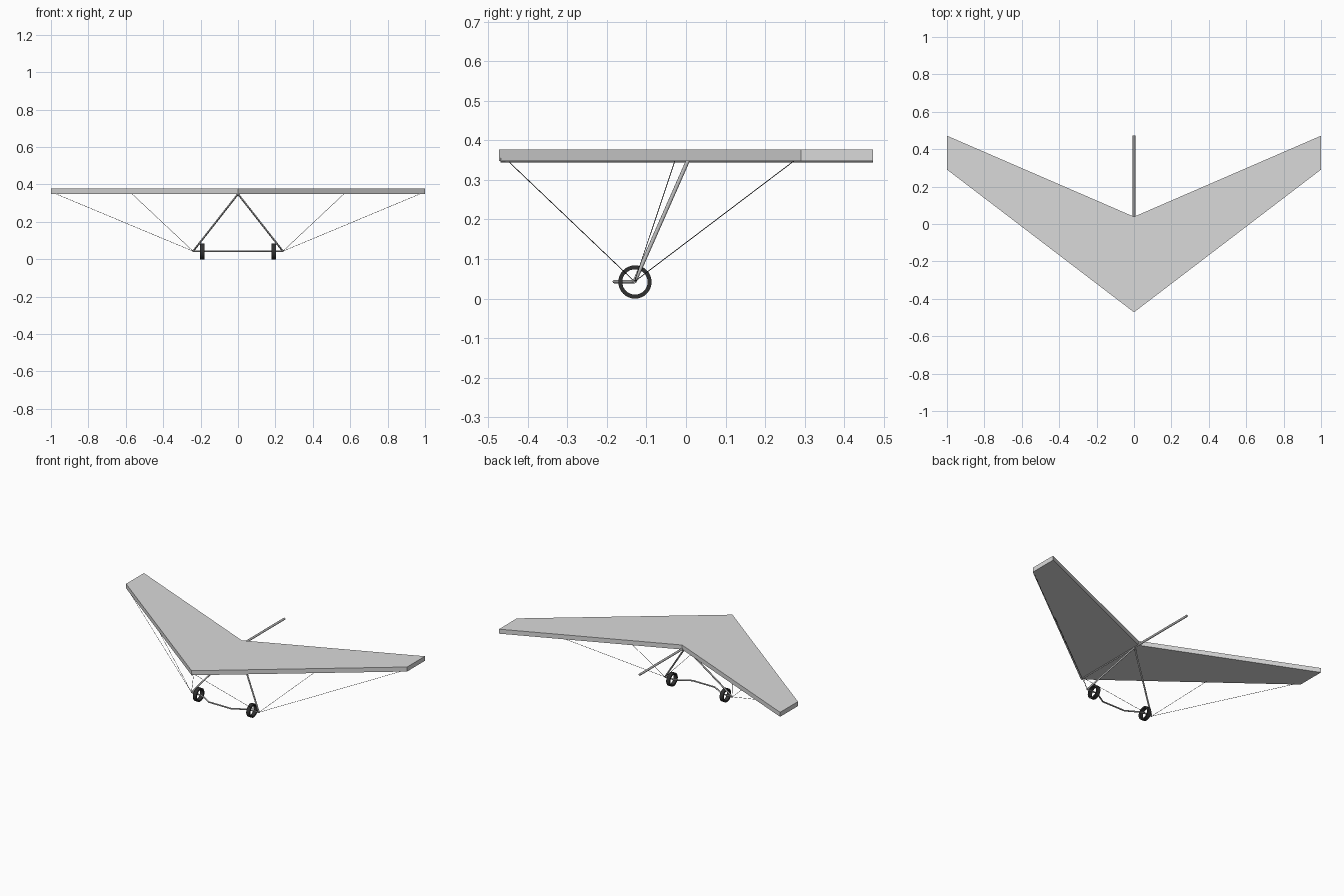
import bpy, bmesh, math
from mathutils import Vector

if "Cube" in bpy.data.objects:
    bpy.data.objects.remove(bpy.data.objects["Cube"])


def material(name, v):
    m = bpy.data.materials.new(name)
    m.diffuse_color = (v, v, v, 1)
    m.use_nodes = True
    m.node_tree.nodes["Principled BSDF"].inputs["Base Color"].default_value = m.diffuse_color
    return m


SAIL = material("sail grey", 0.70)
TUBE = material("tube grey", 0.48)
RUBBER = material("tyre black", 0.03)
CABLE = material("cable black", 0.03)


def finish(name, bm, mat, smooth=False):
    bmesh.ops.recalc_face_normals(bm, faces=bm.faces)
    me = bpy.data.meshes.new(name)
    bm.to_mesh(me)
    bm.free()
    me.materials.append(mat)
    ob = bpy.data.objects.new(name, me)
    bpy.context.collection.objects.link(ob)
    if smooth:
        bpy.ops.object.select_all(action='DESELECT')
        ob.select_set(True)
        bpy.context.view_layer.objects.active = ob
        bpy.ops.object.shade_smooth_by_angle(angle=math.radians(40))
    return ob


def tube(name, pts, r, mat, sides=12):
    """Round tube along a list of points, mitred at each bend."""
    pts = [Vector(p) for p in pts]
    bm = bmesh.new()
    rings = []
    for i, p in enumerate(pts):
        a = (p - pts[i - 1]).normalized() if i else None
        b = (pts[i + 1] - p).normalized() if i < len(pts) - 1 else None
        d = ((a or b) + (b or a)).normalized()
        u = d.cross(Vector((0, 0, 1))).normalized()
        w = u.cross(d)
        rings.append([bm.verts.new(p + r * (u * math.cos(t) + w * math.sin(t)))
                      for t in (2 * math.pi * k / sides for k in range(sides))])
    for s, e in zip(rings, rings[1:]):
        for k in range(sides):
            j = (k + 1) % sides
            bm.faces.new((s[k], s[j], e[j], e[k]))
    bm.faces.new(rings[0])
    bm.faces.new(rings[-1])
    return finish(name, bm, mat, sides > 6)


# Swept wing slab
bm = bmesh.new()
outline = [(0, -0.472), (1, 0.291), (1, 0.472), (0, 0.039), (-1, 0.472), (-1, 0.291)]
halves = [[0, 1, 2, 3], [0, 3, 4, 5]]
low = [bm.verts.new((x, y, 0.348)) for x, y in outline]
top = [bm.verts.new((x, y, 0.377)) for x, y in outline]
for h in halves:
    bm.faces.new([low[i] for i in h])
    bm.faces.new([top[i] for i in h])
for i in range(6):
    j = (i + 1) % 6
    bm.faces.new((low[i], low[j], top[j], top[i]))
finish("wing", bm, SAIL)

# Keel running under the wing and out behind it
tube("keel", [(0, -0.468, 0.351), (0, 0.472, 0.351)], 0.0068, TUBE)

# Control bar, bowed forward in the middle
Y, Z = -0.13, 0.043
tube("control_bar", [(-0.242, Y, Z), (-0.17, Y, Z), (-0.15, Y - 0.01, Z), (-0.08, -0.181, Z),
                     (0.08, -0.181, Z), (0.15, Y - 0.01, Z), (0.17, Y, Z), (0.242, Y, Z)],
     0.0045, TUBE)


def wheel(name, x, ro=0.042, ri=0.032, half=0.012, n=32):
    """Flat-sided tyre ring around the control bar."""
    bm = bmesh.new()
    prof = [(-half, ri), (-half, ro), (half, ro), (half, ri)]
    rings = [[bm.verts.new((x + dx, Y + 0.001 + r * math.cos(t), 0.042 + r * math.sin(t)))
              for dx, r in prof] for t in (2 * math.pi * k / n for k in range(n))]
    for k in range(n):
        s, e = rings[k], rings[(k + 1) % n]
        for i in range(4):
            j = (i + 1) % 4
            bm.faces.new((s[i], s[j], e[j], e[i]))
    finish(name, bm, RUBBER, True)


# Struts, wheels and cables on both sides
for side, sx in (("left", -1), ("right", 1)):
    corner = (sx * 0.24, Y, Z)
    tube(side + "_strut", [corner, (0, 0.005, 0.349)], 0.005, TUBE)
    wheel(side + "_wheel", sx * 0.19)
    for label, end in (("nose", (0, -0.45, 0.348)),
                       ("mid", (sx * 0.565, -0.028, 0.348)),
                       ("tip", (sx * 0.97, 0.273, 0.348))):
        tube(f"{side}_{label}_cable", [corner, end], 0.001, CABLE, 6)
